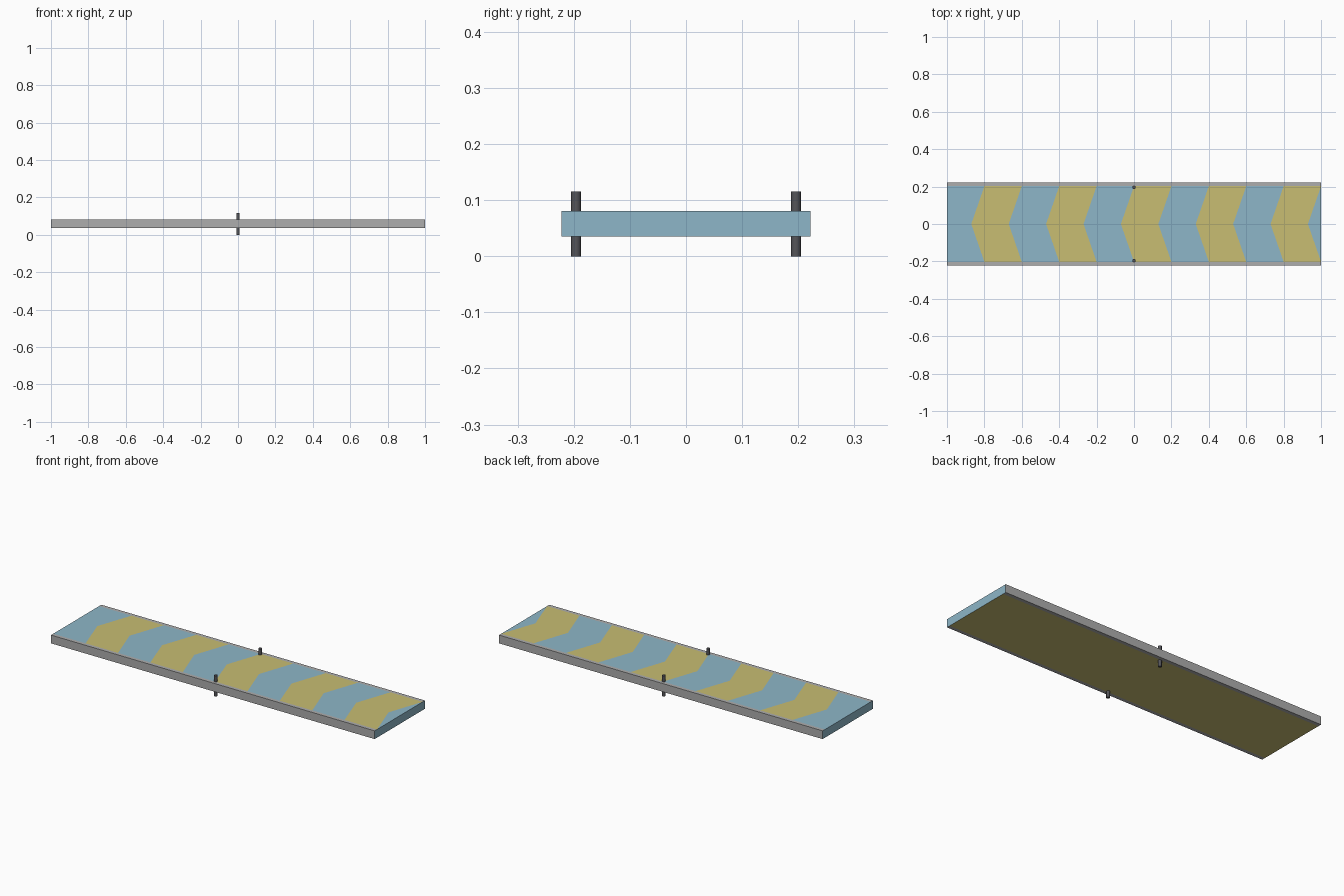
import bpy, bmesh

if "Cube" in bpy.data.objects:
    bpy.data.objects.remove(bpy.data.objects["Cube"])

def mat(name, rgb):
    m = bpy.data.materials.new(name)
    m.diffuse_color = (*rgb, 1)
    m.use_nodes = True
    m.node_tree.nodes["Principled BSDF"].inputs["Base Color"].default_value = m.diffuse_color
    return m

GREY, BLUE, YELLOW = range(3)
mats = [mat("grey", (0.42, 0.42, 0.42)), mat("blue", (0.27, 0.47, 0.58)),
        mat("yellow", (0.58, 0.51, 0.17))]
dark = mat("dark", (0.09, 0.09, 0.10))

HALF_W, INNER, Z0, Z1 = 0.222, 0.202, 0.035, 0.081
bm = bmesh.new()
cache = {}

def face(points, material):
    # share vertices and drop repeated corners
    vs = []
    for p in points:
        k = tuple(round(c, 4) for c in p)
        if k not in cache:
            cache[k] = bm.verts.new(k)
        if cache[k] not in vs:
            vs.append(cache[k])
    if len(vs) > 2:
        bm.faces.new(vs).material_index = material

# Stripe boundaries: at the edges, and swept forward at the centre line
edge = [-1] + [-0.8 + 0.2 * i for i in range(10)] + [1]
mid = [-1] + [x - 0.07 for x in edge[1:-1]] + [1]
rows = [(-HALF_W, edge), (-INNER, edge), (0, mid), (INNER, edge), (HALF_W, edge)]

# Top and bottom skins
for j in range(4):
    (ya, xa), (yb, xb) = rows[j], rows[j + 1]
    border = j in (0, 3)
    for i in range(len(edge) - 1):
        q = [(xa[i], ya), (xa[i + 1], ya), (xb[i + 1], yb), (xb[i], yb)]
        stripe = YELLOW if i % 2 else BLUE
        face([(x, y, Z1) for x, y in q], GREY if border else stripe)
        face([(x, y, Z0) for x, y in reversed(q)], GREY if border else YELLOW)
    # Blue ends
    for x in (-1, 1):
        face([(x, ya, Z0), (x, yb, Z0), (x, yb, Z1), (x, ya, Z1)], BLUE)
# Grey long sides
for y in (-HALF_W, HALF_W):
    for a, b in zip(edge, edge[1:]):
        face([(a, y, Z0), (b, y, Z0), (b, y, Z1), (a, y, Z1)], GREY)

bmesh.ops.recalc_face_normals(bm, faces=bm.faces)
me = bpy.data.meshes.new("striped_plank")
bm.to_mesh(me)
bm.free()
for m in mats:
    me.materials.append(m)
bpy.context.collection.objects.link(bpy.data.objects.new("striped_plank", me))

# Pivot pins through the plank
for side, y in (("front", -0.196), ("back", 0.196)):
    bpy.ops.mesh.primitive_cylinder_add(vertices=16, radius=0.009, depth=0.115,
                                        location=(0, y, 0.0575))
    pin = bpy.context.object
    pin.name = side + "_pin"
    pin.data.materials.append(dark)
    bpy.ops.object.shade_smooth_by_angle()
